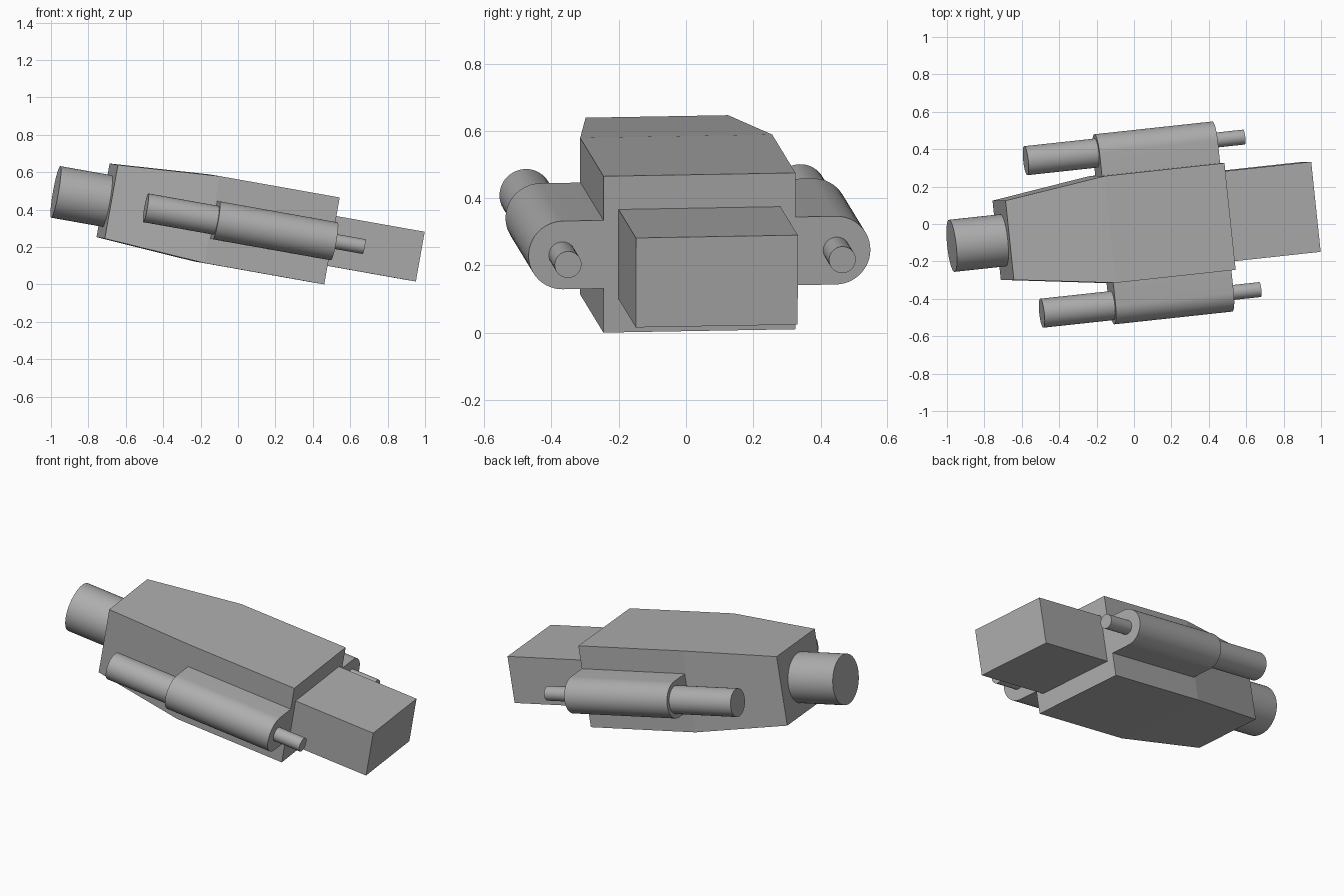
import bpy, bmesh
from math import sin, cos, pi, radians
from mathutils import Matrix, Vector

if "Cube" in bpy.data.objects:
    bpy.data.objects.remove(bpy.data.objects["Cube"])

grey = bpy.data.materials.new("hull grey")
grey.use_nodes = True
grey.diffuse_color = (0.42, 0.42, 0.42, 1)
grey.node_tree.nodes["Principled BSDF"].inputs["Base Color"].default_value = grey.diffuse_color

# Tilted frame of the whole craft: x runs along the hull, origin at the hull's tail face
long_axis = Vector((0.979, 0.106, -0.174)).normalized()
side_axis = Vector((-0.105, 0.994, 0.0175))
up_axis = long_axis.cross(side_axis).normalized()
side_axis = up_axis.cross(long_axis)
frame = Matrix((long_axis, side_axis, up_axis)).transposed().to_4x4()
frame.translation = (0.4725, 0.04, 0.2375)


def rect(half_w, half_h):
    return [(-half_w, -half_h), (half_w, -half_h), (half_w, half_h), (-half_w, half_h)]


def circle(radius, y=0, n=48):
    return [(y + radius * cos(2 * pi * i / n), radius * sin(2 * pi * i / n)) for i in range(n)]


def half_round(radius, y, inner, side, n=24):
    """Profile with a flat inner edge and a rounded outer edge."""
    arc = [(side * (y + radius * cos(pi * i / n - pi / 2)), radius * sin(pi * i / n - pi / 2))
           for i in range(n + 1)]
    return arc + [(side * inner, radius), (side * inner, -radius)]


def loft(name, sections, smooth=False):
    """Skin a list of (position along hull, profile) sections and cap both ends."""
    bm = bmesh.new()
    rings = [[bm.verts.new((u, v, w)) for v, w in profile] for u, profile in sections]
    for a, b in zip(rings, rings[1:]):
        for i in range(len(a)):
            j = (i + 1) % len(a)
            bm.faces.new((a[i], a[j], b[j], b[i]))
    bm.faces.new(rings[0])
    bm.faces.new(rings[-1])
    bmesh.ops.recalc_face_normals(bm, faces=bm.faces)
    mesh = bpy.data.meshes.new(name)
    bm.to_mesh(mesh)
    bm.free()
    mesh.materials.append(grey)
    obj = bpy.data.objects.new(name, mesh)
    bpy.context.collection.objects.link(obj)
    obj.matrix_world = frame
    if smooth:
        bpy.ops.object.select_all(action='DESELECT')
        obj.select_set(True)
        bpy.context.view_layer.objects.active = obj
        bpy.ops.object.shade_smooth_by_angle(angle=radians(30))
    return obj


# Main hull, tapering toward the nose
loft("hull", [(-1.197, rect(0.213, 0.2)), (-0.655, rect(0.287, 0.236)), (0, rect(0.287, 0.236))])
loft("nose_cylinder", [(-1.478, circle(0.14)), (-1.19, circle(0.14))], True)
loft("tail_block", [(-0.01, rect(0.242, 0.135)), (0.487, rect(0.242, 0.135))])

# Matching pods on both flanks, each with a wide tube ahead and a thin one behind
for label, side in (("front", -1), ("back", 1)):
    pod = half_round(0.103, 0.408, 0.28, side)
    loft(label + "_pod", [(-0.645, pod), (0, pod)], True)
    for part, start, end, radius in (("wide_tube", -1.03, -0.63, 0.078),
                                     ("thin_tube", -0.01, 0.162, 0.04)):
        ring = circle(radius, side * 0.41)
        loft(label + "_" + part, [(start, ring), (end, ring)], True)
